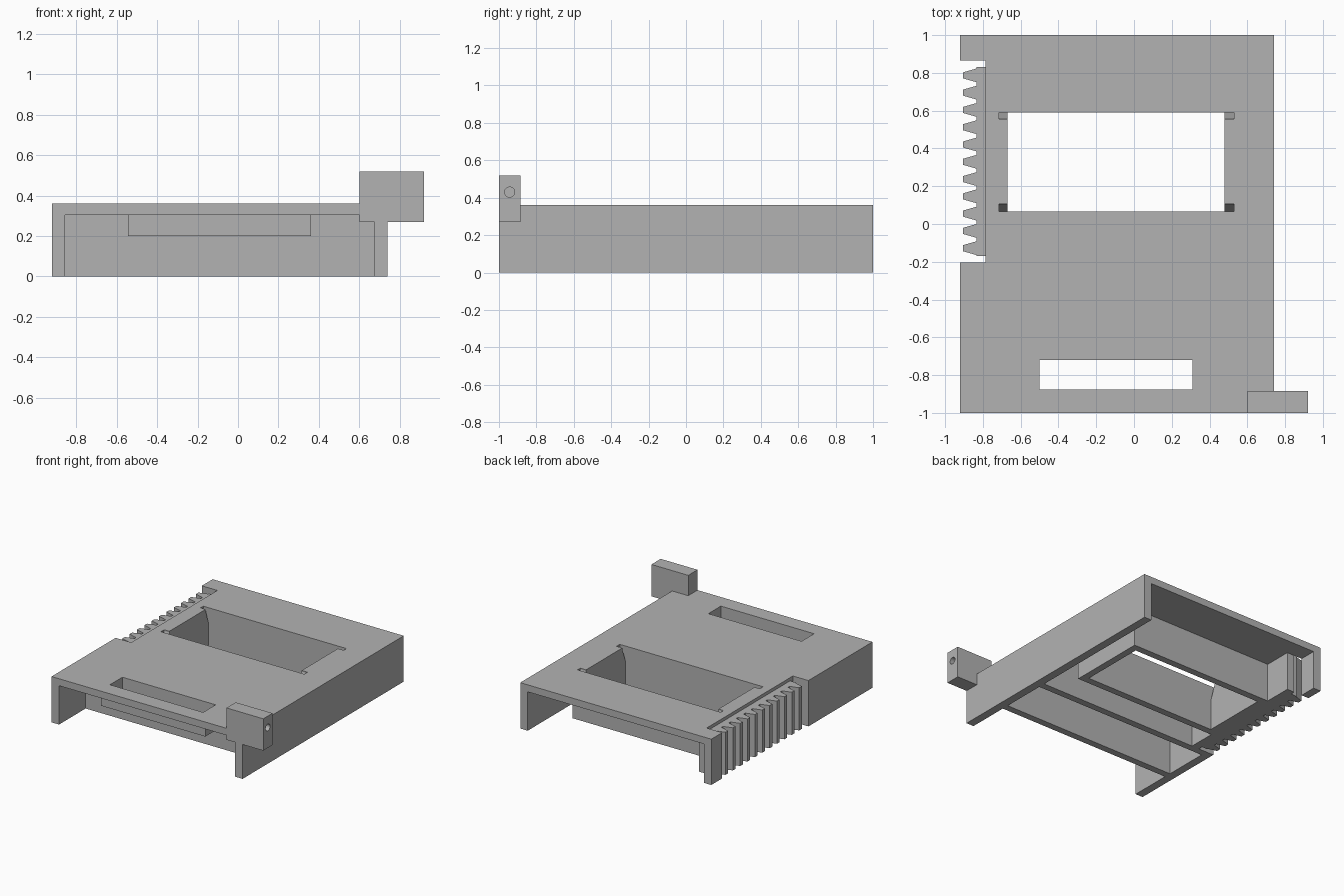
import bpy, bmesh, math
from mathutils import Matrix

cube = bpy.data.objects.get("Cube")
if cube:
    bpy.data.objects.remove(cube)

grey = bpy.data.materials.new("plain grey")
grey.use_nodes = True
grey.diffuse_color = (0.45, 0.45, 0.45, 1)
grey.node_tree.nodes["Principled BSDF"].inputs["Base Color"].default_value = (0.45, 0.45, 0.45, 1)


def finish(name, bm):
    bmesh.ops.recalc_face_normals(bm, faces=bm.faces)
    mesh = bpy.data.meshes.new(name)
    bm.to_mesh(mesh)
    bm.free()
    mesh.materials.append(grey)
    obj = bpy.data.objects.new(name, mesh)
    bpy.context.collection.objects.link(obj)
    return obj


def prism(name, points, axis, low, high):
    """Extrude an outline along x (outline in y, z) or along z (outline in x, y)."""
    bm = bmesh.new()
    place = (lambda a, b: (low, a, b)) if axis == "x" else (lambda a, b: (a, b, low))
    face = bm.faces.new([bm.verts.new(place(a, b)) for a, b in points])
    moved = bmesh.ops.extrude_face_region(bm, geom=[face])["geom"]
    step = (high - low, 0, 0) if axis == "x" else (0, 0, high - low)
    bmesh.ops.translate(bm, vec=step, verts=[v for v in moved if isinstance(v, bmesh.types.BMVert)])
    return finish(name, bm)


def box(name, x0, x1, y0, y1, z0, z1):
    return prism(name, [(x0, y0), (x1, y0), (x1, y1), (x0, y1)], "z", z0, z1)


def cut(obj, cutters):
    for cutter in cutters:
        cutter.hide_render = True
        mod = obj.modifiers.new("cut", "BOOLEAN")
        mod.operation = "DIFFERENCE"
        mod.solver = "EXACT"
        mod.object = cutter
    bpy.context.view_layer.update()
    graph = bpy.context.evaluated_depsgraph_get()
    mesh = bpy.data.meshes.new_from_object(obj.evaluated_get(graph))
    obj.modifiers.clear()
    obj.data = mesh


TOP, UNDER = 0.36, 0.305
BACK_X, LEFT_X = -0.92, 0.74
NOTCH_X, NOTCH_Y0, NOTCH_Y1 = -0.785, -0.205, 0.865
WALL = 0.065

# Top plate with a side notch
plate = prism("top_plate", [
    (BACK_X, -1), (LEFT_X, -1), (LEFT_X, 1), (BACK_X, 1), (BACK_X, NOTCH_Y1),
    (NOTCH_X, NOTCH_Y1), (NOTCH_X, NOTCH_Y0), (BACK_X, NOTCH_Y0)], "z", UNDER, TOP)

# Frames hanging below the window and the slot
window_frame = box("window_frame", -0.72, 0.535, 0.01, 0.645, 0, UNDER)
slot_frame = box("slot_frame", -0.545, 0.36, -0.92, -0.675, 0.2, UNDER)

# Openings and sloped latch pockets
window = box("window_cutter", -0.67, 0.48, 0.065, 0.59, -0.1, 0.5)
slot = box("slot_cutter", -0.5, 0.31, -0.875, -0.72, -0.1, 0.5)
pockets = []
for x0, x1 in ((-0.715, -0.66), (0.47, 0.53)):
    for deep, shallow in ((0.065, 0.105), (0.59, 0.555)):
        pockets.append(prism("pocket_cutter", [
            (deep, 0.24), (deep, 0.4), (shallow, 0.4), (shallow, 0.35)], "x", x0, x1))
cut(plate, [window, slot] + pockets)
cut(window_frame, [window] + pockets)
cut(slot_frame, [slot])

# Side walls, broken by the notch
box("left_wall", LEFT_X - WALL, LEFT_X, -1, 1, 0, UNDER)
box("right_wall_front", BACK_X, BACK_X + WALL, -1, NOTCH_Y0, 0, UNDER)
box("right_wall_rear", BACK_X, BACK_X + WALL, NOTCH_Y1, 1, 0, UNDER)
box("notch_wall", NOTCH_X, -0.72, NOTCH_Y0, NOTCH_Y1, 0, UNDER)

# Cross ribs
for name, y in (("middle_rib", NOTCH_Y0 - 0.055), ("front_rib", -0.67)):
    box(name, BACK_X + WALL, LEFT_X - WALL, y, y + 0.055, 0, UNDER)

# Toothed rack in the notch
ROOT, TIP, PITCH = -0.835, -0.905, 0.0915
outline = [(NOTCH_X, 0.83), (ROOT, 0.83)]
for i in range(11):
    y = 0.787 - i * PITCH
    outline += [(ROOT, y + 0.036), (TIP, y + 0.016), (TIP, y - 0.016), (ROOT, y - 0.036)]
outline += [(ROOT, -0.17), (NOTCH_X, -0.17)]
prism("toothed_rack", outline, "z", 0, 0.335)

# Corner lug with a blind hole
lug = box("corner_lug", 0.6, 0.92, -1, -0.885, 0.27, 0.52)
bm = bmesh.new()
bmesh.ops.create_cone(bm, cap_ends=True, segments=32, radius1=0.027, radius2=0.027, depth=0.4,
                      matrix=Matrix.Translation((0.92, -0.943, 0.43)) @ Matrix.Rotation(math.pi / 2, 4, "Y"))
hole = finish("hole_cutter", bm)
cut(lug, [hole])

for helper in [window, slot, hole] + pockets:
    bpy.data.objects.remove(helper)
